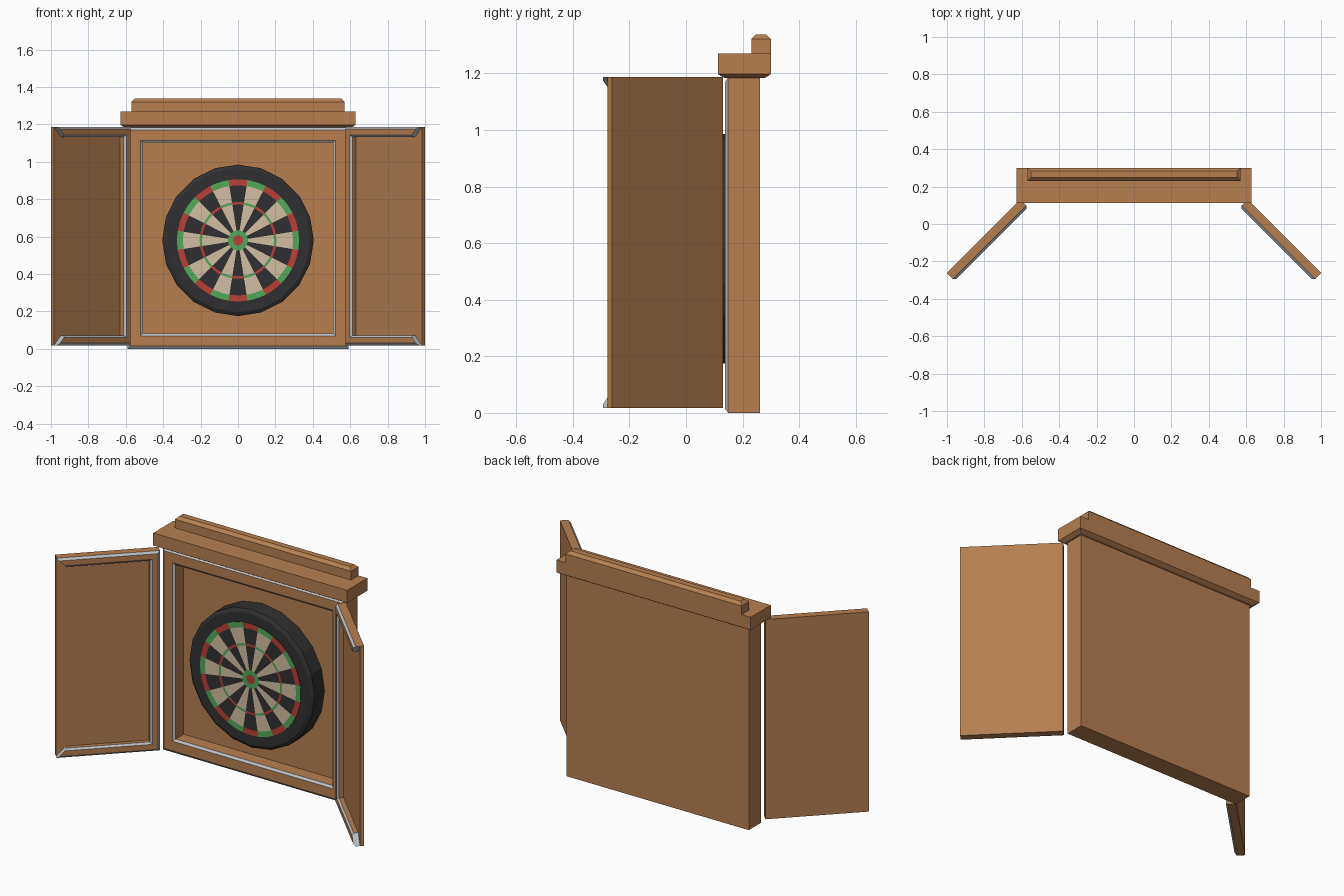
import bpy, bmesh, math

if "Cube" in bpy.data.objects:
    bpy.data.objects.remove(bpy.data.objects["Cube"])

def material(name, rgb):
    m = bpy.data.materials.new(name)
    m.diffuse_color = (*rgb, 1)
    m.use_nodes = True
    m.node_tree.nodes["Principled BSDF"].inputs["Base Color"].default_value = m.diffuse_color
    return m

wood = material("wood", (0.47, 0.212, 0.08))
silver = material("silver_trim", (0.50, 0.53, 0.57))
black = material("board_black", (0.03, 0.03, 0.032))
cream = material("cream", (0.65, 0.52, 0.37))
red = material("red", (0.50, 0.05, 0.035))
green = material("green", (0.085, 0.40, 0.10))

def finish(name, bm, mats):
    bmesh.ops.recalc_face_normals(bm, faces=bm.faces)
    me = bpy.data.meshes.new(name)
    bm.to_mesh(me)
    bm.free()
    for m in mats:
        me.materials.append(m)
    ob = bpy.data.objects.new(name, me)
    bpy.context.collection.objects.link(ob)
    return ob

def bridge(bm, a, b, closed, mat=0):
    n = len(a)
    for i in range(n if closed else n - 1):
        j = (i + 1) % n
        bm.faces.new((a[i], a[j], b[j], b[i])).material_index = mat

def stack(name, loops, mats, strip_mats=None):
    """Closed solid skinned through a list of point loops."""
    bm = bmesh.new()
    vs = [[bm.verts.new(p) for p in lp] for lp in loops]
    for k in range(len(vs) - 1):
        bridge(bm, vs[k], vs[k + 1], True, strip_mats[k] if strip_mats else 0)
    bm.faces.new(vs[0])
    bm.faces.new(vs[-1])
    return finish(name, bm, mats)

# Cabinet: open-fronted box, silver bevels on both edges of the front rim
def upright(inset, y, hw=0.59, z0=0.0, z1=1.185):
    a, b, c = hw - inset, z0 + inset, z1 - inset
    return [(-a, y, b), (a, y, b), (a, y, c), (-a, y, c)]

stack("cabinet",
      [upright(*p) for p in ((0, 0.262), (0, 0.149), (0.014, 0.138), (0.07, 0.138),
                             (0.083, 0.148), (0.083, 0.222))],
      [wood, silver], [0, 1, 0, 1, 0])

# Crown: wide cap chamfered below, narrow rail chamfered above
def flat(hw, y0, y1, z):
    return [(-hw, y0, z), (hw, y0, z), (hw, y1, z), (-hw, y1, z)]

stack("crown_cap", [flat(0.605, 0.137, 0.277, 1.183), flat(0.628, 0.113, 0.30, 1.197),
                    flat(0.628, 0.113, 0.30, 1.27)], [wood])
stack("crown_rail", [flat(0.57, 0.231, 0.30, 1.268), flat(0.57, 0.231, 0.30, 1.321),
                     flat(0.552, 0.248, 0.283, 1.338)], [wood])

# Doors: flat panel with a three-sided frame, mitred at the free edge
S = math.sqrt(0.5)
L, Z0, Z1, T = 0.556, 0.018, 1.187, 0.022

def door(name, side):
    bm = bmesh.new()
    def pt(u, d, z):
        return bm.verts.new((side * (0.607 + (u - d) * S), 0.131 - (u + d) * S, z))
    panel = [[pt(0, d, Z0), pt(L, d, Z0), pt(L, d, Z1), pt(0, d, Z1)] for d in (0, T)]
    bridge(bm, panel[0], panel[1], True)
    bm.faces.new(panel[0])
    bm.faces.new(panel[1])
    profile = [(0, T), (0, 0.045), (0.012, 0.057), (0.043, 0.057), (0.054, 0.047), (0.054, T)]
    rails = [[pt(L - i, d, Z0 + i), pt(i, d, Z0 + i), pt(i, d, Z1 - i), pt(L - i, d, Z1 - i)]
             for i, d in profile]
    for k, m in enumerate((0, 1, 0, 1, 0, 0)):
        bridge(bm, rails[k], rails[(k + 1) % 6], False, m)
    for end in (0, 3):
        bm.faces.new([r[end] for r in rails]).material_index = 1
    finish(name, bm, [wood, silver])

door("right_door", 1)
door("left_door", -1)

# Dartboard body: twenty-sided, chamfered front edge
CZ = 0.58

def ring(r, y, n, turn=0.0):
    return [(r * math.sin(turn + i * math.tau / n), y, CZ + r * math.cos(turn + i * math.tau / n))
            for i in range(n)]

stack("dartboard_body", [ring(r, y, 20) for r, y in
                         ((0.405, 0.223), (0.405, 0.13), (0.385, 0.118))], [black])

# Scoring face: thin plate, coloured by ring and sector
bm = bmesh.new()
N = 60
radii = [0.027, 0.053, 0.192, 0.205, 0.294, 0.326]
pairs = [(3, 3), (0, 1), (2, 3), (0, 1), (2, 3)]      # (even, odd) sector colours
pairs[0] = (3, 3)
turn = -math.pi / 20
rings = [[bm.verts.new(p) for p in ring(r, 0.115, N, turn)] for r in radii]
bm.faces.new(rings[0]).material_index = 2
bands = [(3, 3), (0, 1), (2, 3), (0, 1), (2, 3)]
for k, band in enumerate(bands):
    for i in range(N):
        j = (i + 1) % N
        f = bm.faces.new((rings[k][i], rings[k][j], rings[k + 1][j], rings[k + 1][i]))
        f.material_index = band[(i // 3) % 2]
back = [bm.verts.new(p) for p in ring(0.326, 0.119, N, turn)]
bridge(bm, rings[-1], back, True)
bm.faces.new(back)
finish("scoring_face", bm, [black, cream, red, green])
